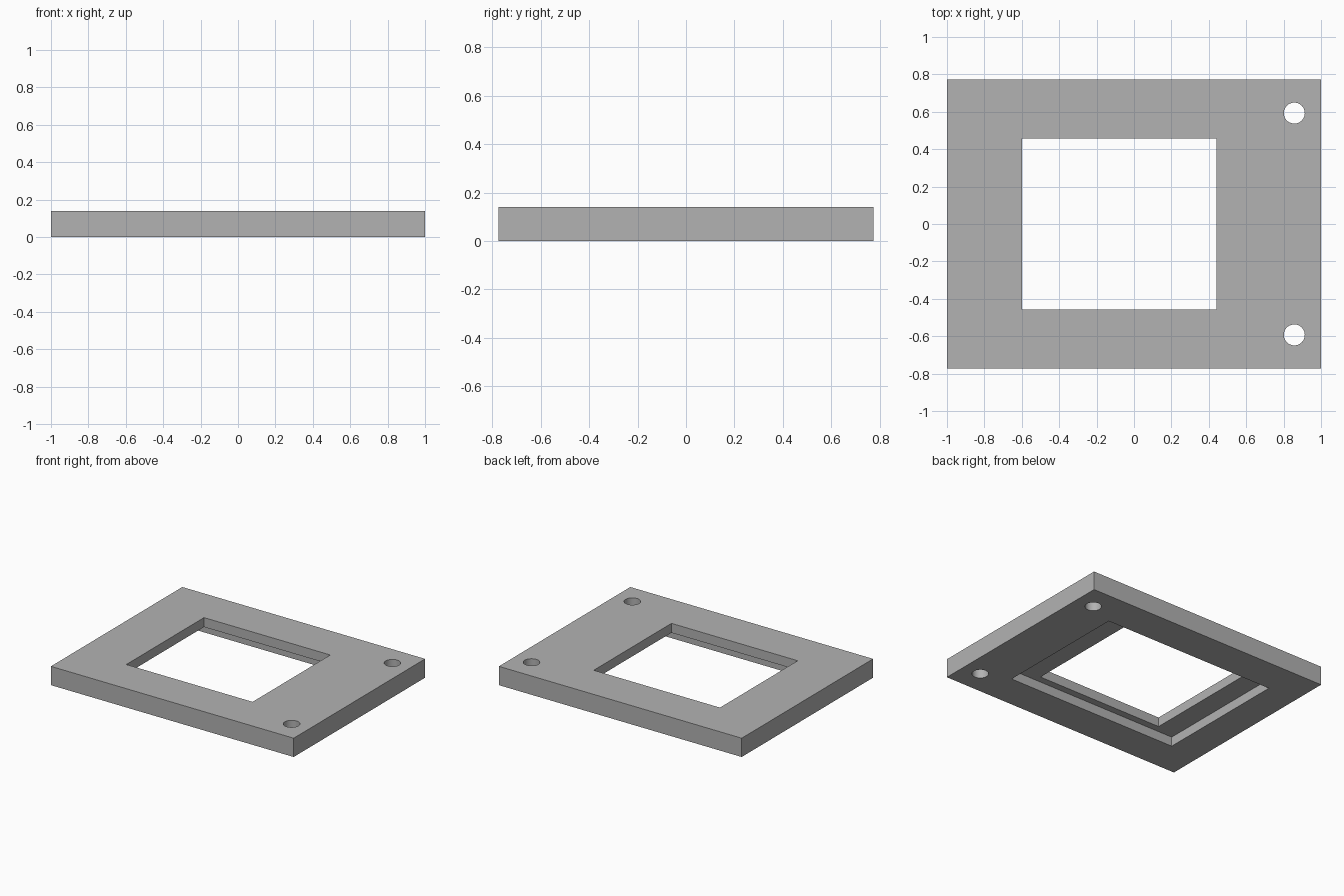
import bpy

cube = bpy.data.objects.get("Cube")
if cube:
    bpy.data.objects.remove(cube, do_unlink=True)

HEIGHT = 0.14
LEDGE = 0.07      # height of the ledge inside the window
OVER = 0.1        # how far cutters reach past the plate

grey = bpy.data.materials.new("plain grey")
grey.use_nodes = True
colour = (0.448, 0.448, 0.448, 1)
grey.diffuse_color = colour
grey.node_tree.nodes["Principled BSDF"].inputs["Base Color"].default_value = colour


def box(name, x0, x1, half_y, z0, z1):
    bpy.ops.mesh.primitive_cube_add(size=1, location=((x0 + x1) / 2, 0, (z0 + z1) / 2))
    ob = bpy.context.object
    ob.name = name
    ob.scale = (x1 - x0, 2 * half_y, z1 - z0)
    bpy.ops.object.transform_apply(location=True, rotation=False, scale=True)
    return ob


# Plate
plate = box("frame_plate", -1, 1, 0.773, 0, HEIGHT)
plate.data.materials.append(grey)

# Window through the plate, and the wider recess in its underside
cutters = [
    box("window_cutter", -0.60, 0.44, 0.457, -OVER, HEIGHT + OVER),
    box("recess_cutter", -0.76, 0.65, 0.51, -OVER, LEDGE),
]

# Pair of screw holes on the left edge
for side in (-1, 1):
    bpy.ops.mesh.primitive_cylinder_add(
        vertices=48, radius=0.056, depth=HEIGHT + 2 * OVER,
        location=(0.857, side * 0.593, HEIGHT / 2))
    bpy.context.object.name = "screw_hole_cutter"
    cutters.append(bpy.context.object)

# Cut everything out, then drop the cutters
bpy.ops.object.select_all(action="DESELECT")
plate.select_set(True)
bpy.context.view_layer.objects.active = plate
for cutter in cutters:
    cutter.hide_render = True
    mod = plate.modifiers.new(cutter.name, "BOOLEAN")
    mod.operation = "DIFFERENCE"
    mod.solver = "EXACT"
    mod.object = cutter
    bpy.ops.object.modifier_apply(modifier=mod.name)
for cutter in cutters:
    bpy.data.objects.remove(cutter, do_unlink=True)

bpy.ops.object.shade_smooth_by_angle()
